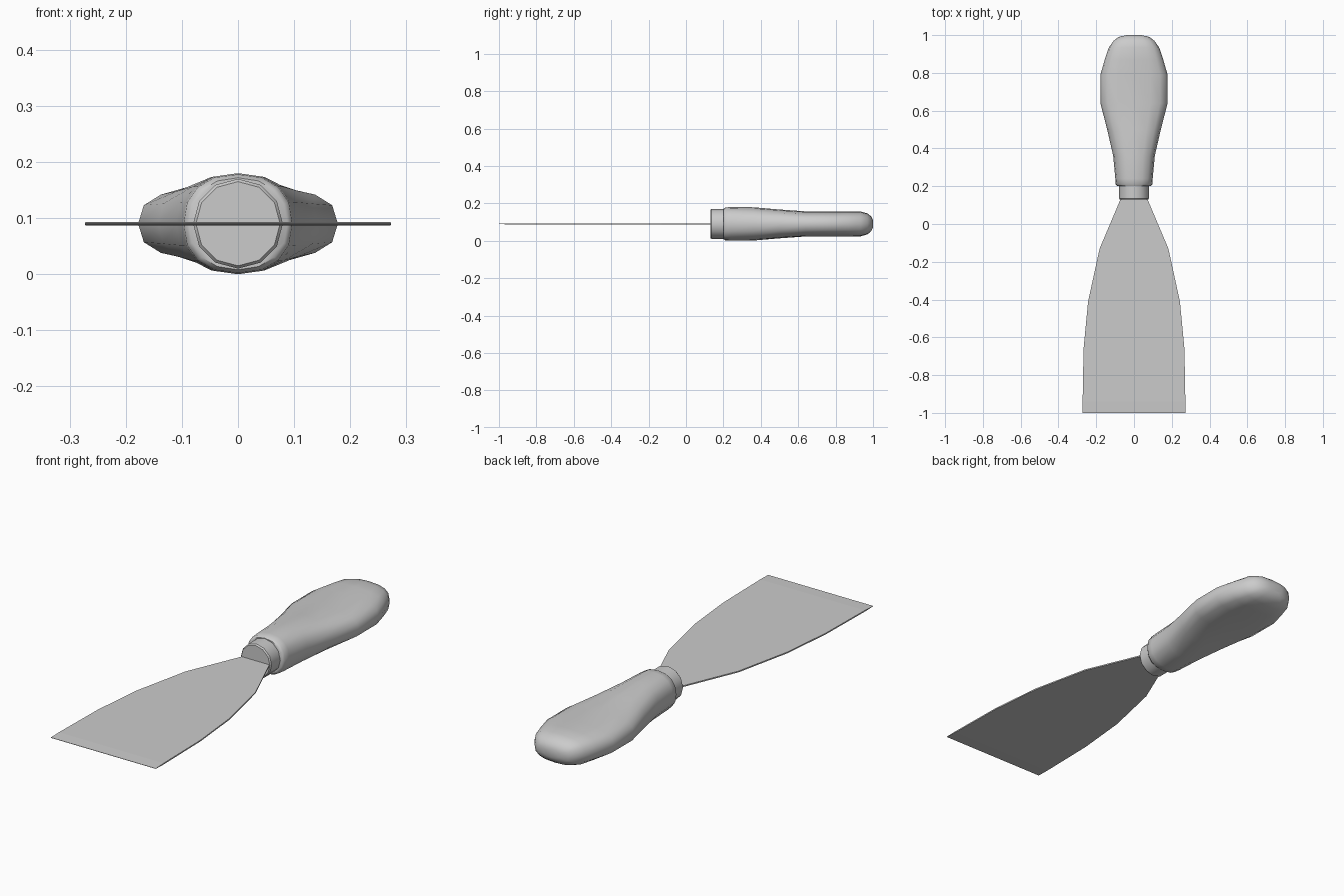
import bpy, bmesh
from math import sin, cos, pi, radians, copysign

if "Cube" in bpy.data.objects:
    bpy.data.objects.remove(bpy.data.objects["Cube"])

ZC = 0.09  # height of the tool's axis


def loft(name, rings, smooth=None):
    """Skin a list of equal-length point rings and cap both ends."""
    bm = bmesh.new()
    loops = [[bm.verts.new(p) for p in ring] for ring in rings]
    n = len(loops[0])
    for a, b in zip(loops, loops[1:]):
        for i in range(n):
            j = (i + 1) % n
            bm.faces.new((a[i], a[j], b[j], b[i]))
    bm.faces.new(loops[0])
    bm.faces.new(loops[-1])
    bmesh.ops.recalc_face_normals(bm, faces=bm.faces)
    mesh = bpy.data.meshes.new(name)
    bm.to_mesh(mesh)
    bm.free()
    obj = bpy.data.objects.new(name, mesh)
    bpy.context.collection.objects.link(obj)
    if smooth:
        bpy.ops.object.select_all(action='DESELECT')
        obj.select_set(True)
        bpy.context.view_layer.objects.active = obj
        bpy.ops.object.shade_smooth_by_angle(angle=radians(smooth))
    return obj


def oval(y, rx, rz, power=2.0, n=16):
    """Superellipse cross-section across the tool's axis."""
    pts = []
    for i in range(n):
        c, s = cos(2 * pi * i / n), sin(2 * pi * i / n)
        pts.append((copysign(abs(c) ** (2 / power), c) * rx, y,
                    ZC + copysign(abs(s) ** (2 / power), s) * rz))
    return pts


# Handle: y, half width, half height, squareness
handle = [(0.20, 0.088, 0.082, 2.2), (0.21, 0.097, 0.088, 2.3),
          (0.24, 0.099, 0.090, 2.3), (0.36, 0.110, 0.089, 2.3),
          (0.50, 0.142, 0.077, 2.5), (0.64, 0.178, 0.067, 2.7),
          (0.79, 0.178, 0.067, 2.7), (0.87, 0.155, 0.067, 2.7),
          (0.935, 0.133, 0.066, 2.7), (0.97, 0.108, 0.056, 2.7),
          (0.99, 0.082, 0.040, 2.6), (1.00, 0.040, 0.020, 2.5)]
loft("handle", [oval(*s) for s in handle], 50)

# Ferrule: short twelve-sided collar with a chamfered front rim
ferrule = [(0.13, 0.075), (0.136, 0.08), (0.22, 0.08)]
loft("ferrule", [oval(y, r, r, 2.0, 12) for y, r in ferrule], 35)

# Blade: y, half width, half thickness, thinned at the tip
blade = [(0.16, 0.058, 0.003), (0.13, 0.072, 0.003), (-0.13, 0.182, 0.003),
         (-0.41, 0.243, 0.003), (-0.66, 0.267, 0.003), (-0.94, 0.272, 0.003),
         (-1.0, 0.273, 0.0008)]
loft("blade", [[(-w, y, ZC - t), (w, y, ZC - t), (w, y, ZC + t), (-w, y, ZC + t)]
               for y, w, t in blade])
